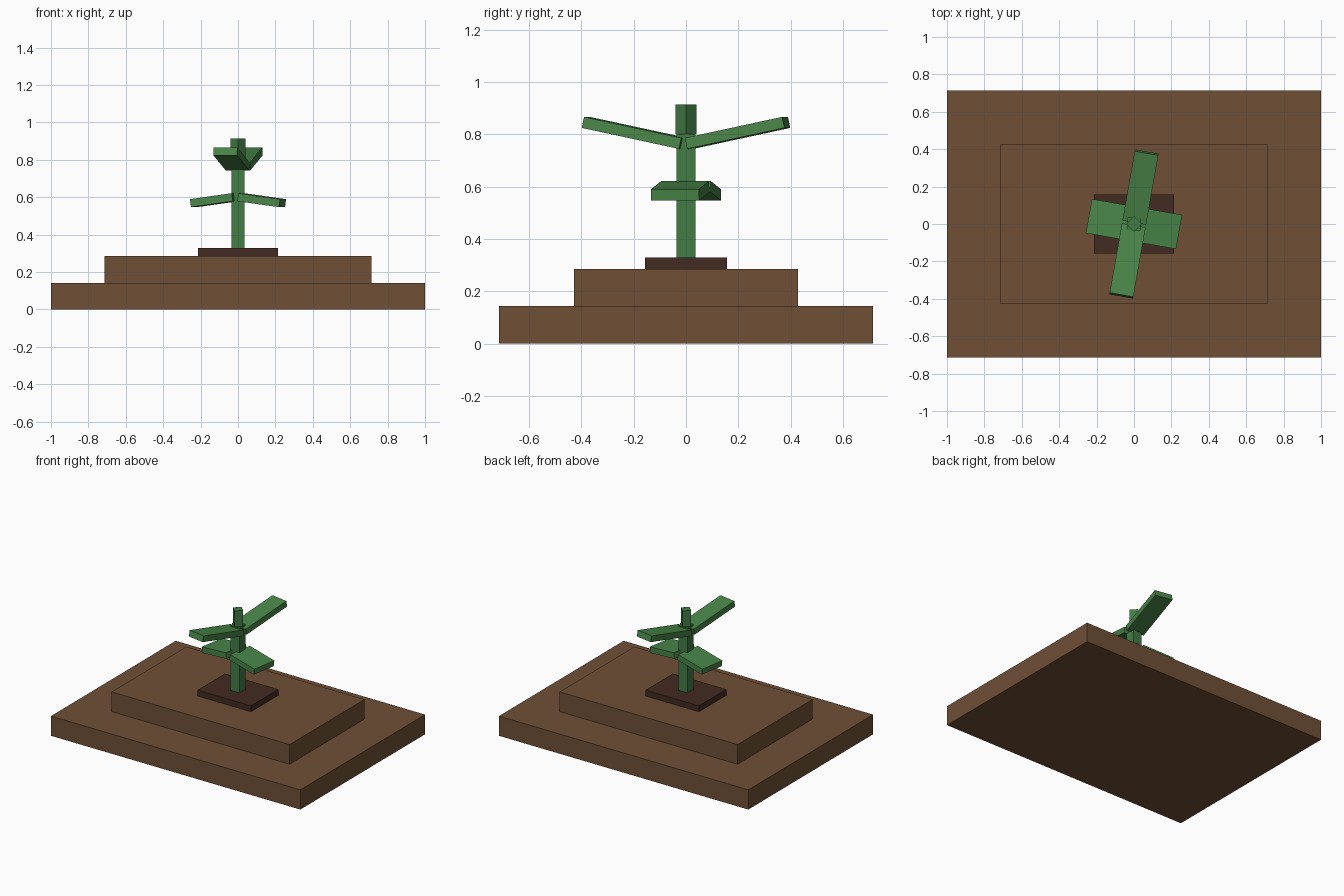
import bpy
from math import radians
from mathutils import Matrix, Vector

old = bpy.data.objects.get("Cube")
if old:
    bpy.data.objects.remove(old, do_unlink=True)

U = 1 / 7  # design unit: the base is 14 units long


def material(name, rgb):
    mat = bpy.data.materials.new(name)
    mat.use_nodes = True
    color = (*rgb, 1)
    mat.diffuse_color = color
    mat.node_tree.nodes["Principled BSDF"].inputs["Base Color"].default_value = color
    return mat


soil = material("soil brown", (0.162, 0.080, 0.037))
dark = material("dark soil", (0.055, 0.024, 0.015))
stem_green = material("stem green", (0.054, 0.200, 0.060))
leaf_green = material("leaf green", (0.067, 0.235, 0.065))


def box(name, size, center, mat, yaw=0, pitch=0):
    """Box in design units; pitch lifts its +x end, then yaw turns it about z."""
    bpy.ops.mesh.primitive_cube_add(size=1)
    obj = bpy.context.object
    obj.name = name
    turn = Matrix.Rotation(radians(yaw), 4, 'Z') @ Matrix.Rotation(radians(-pitch), 4, 'Y')
    place = Matrix.Translation(Vector(center) * U)
    obj.data.transform(place @ turn @ Matrix.Diagonal((*(Vector(size) * U), 1)))
    obj.data.materials.append(mat)
    return obj


def leaf(name, size, reach, height, yaw, pitch):
    out = Matrix.Rotation(radians(yaw), 3, 'Z') @ Vector((reach, 0, 0))
    box(name, size, (out.x, out.y, height), leaf_green, yaw, pitch)


# Stepped ground
box("ground_base", (14, 10, 1), (0, 0, 0.5), soil)
box("ground_step", (10, 6, 1), (0, 0, 1.5), soil)
box("planting_patch", (3, 2.2, 0.3), (0, 0, 2.15), dark)

# Stem with a slimmer, turned tip
box("stem", (0.5, 0.5, 3.3), (0, 0, 3.95), stem_green)
box("stem_tip", (0.4, 0.4, 0.8), (0, 0, 6), stem_green, yaw=45)

# Drooping lower pair and rising upper pair of leaves
for side, yaw in (("left", -10), ("right", 170)):
    leaf("lower_leaf_" + side, (1.6, 1.3, 0.3), 0.9, 4.09, yaw, -8)
for side, yaw in (("back", 80), ("front", 260)):
    leaf("upper_leaf_" + side, (2.7, 0.9, 0.3), 1.4, 5.635, yaw, 12)
